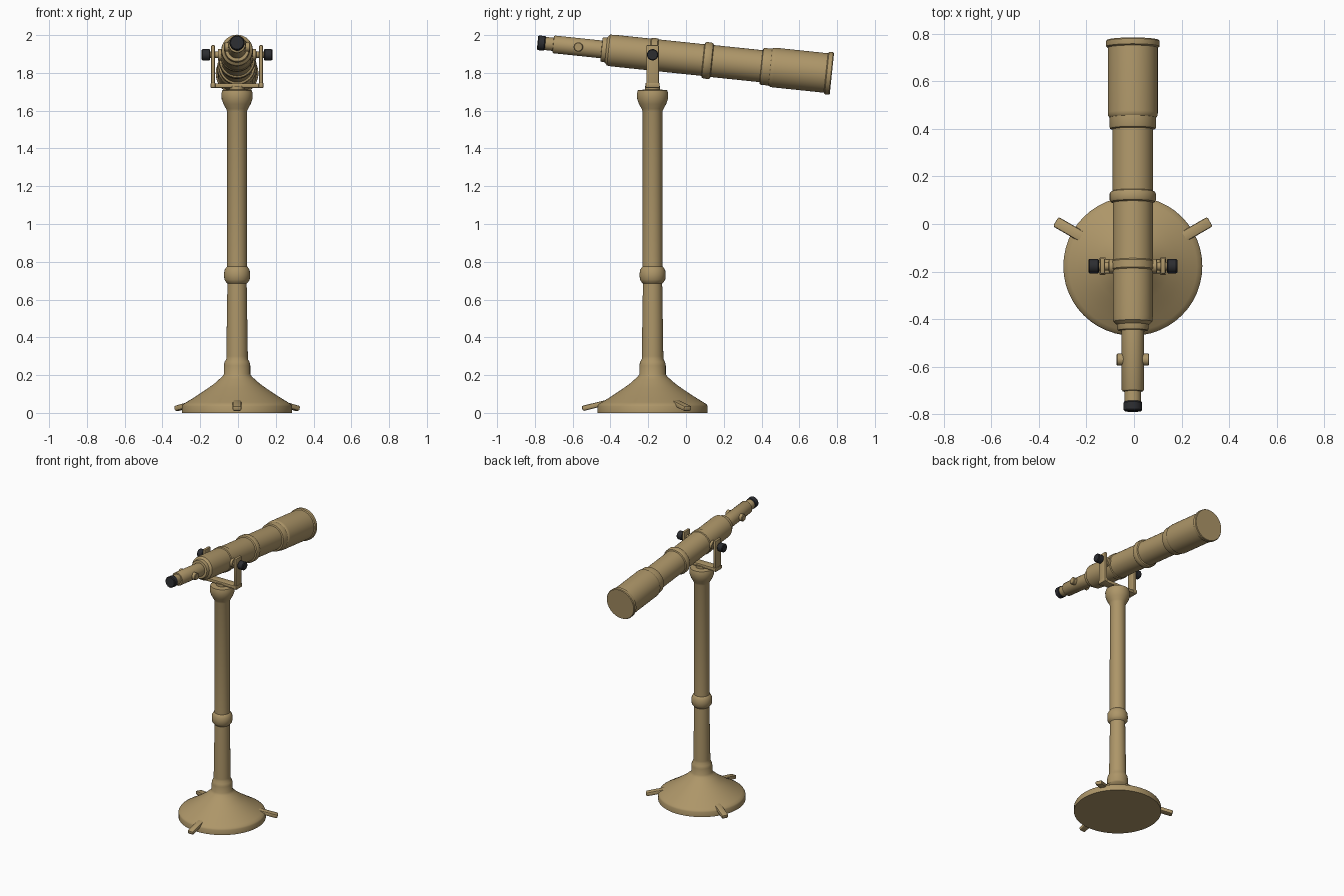
import bpy, bmesh, math
from mathutils import Matrix, Vector

if "Cube" in bpy.data.objects:
    bpy.data.objects.remove(bpy.data.objects["Cube"])

CX, CY = -0.005, -0.177          # pillar axis
TILT = math.radians(6)           # telescope points slightly down
PIVOT_Z = 1.896


def material(name, rgb):
    m = bpy.data.materials.new(name)
    m.diffuse_color = (*rgb, 1)
    m.use_nodes = True
    m.node_tree.nodes["Principled BSDF"].inputs["Base Color"].default_value = m.diffuse_color
    return m


TAN = material("tan brass", (0.42, 0.305, 0.14))
DARK = material("dark rubber", (0.025, 0.026, 0.03))


def finish(bm, name, mat, matrix):
    bmesh.ops.recalc_face_normals(bm, faces=bm.faces)
    me = bpy.data.meshes.new(name)
    bm.to_mesh(me)
    bm.free()
    ob = bpy.data.objects.new(name, me)
    bpy.context.collection.objects.link(ob)
    me.materials.append(mat)
    ob.matrix_world = matrix
    bpy.context.view_layer.objects.active = ob
    ob.select_set(True)
    bpy.ops.object.shade_smooth_by_angle(angle=math.radians(35))
    ob.select_set(False)
    return ob


def lathe(name, profile, mat, matrix, sides=48):
    """Closed solid of revolution about local z from (radius, height) pairs."""
    bm = bmesh.new()
    rings = []
    for r, z in profile:
        rings.append([bm.verts.new((r * math.cos(2 * math.pi * i / sides),
                                    r * math.sin(2 * math.pi * i / sides), z))
                      for i in range(sides)])
    for a, b in zip(rings, rings[1:]):
        for i in range(sides):
            j = (i + 1) % sides
            bm.faces.new((a[i], a[j], b[j], b[i]))
    bm.faces.new(rings[0])
    bm.faces.new(rings[-1])
    return finish(bm, name, mat, matrix)


def box(name, size, matrix, bevel=0.005):
    bm = bmesh.new()
    bmesh.ops.create_cube(bm, size=1)
    bmesh.ops.scale(bm, vec=size, verts=bm.verts)
    bmesh.ops.bevel(bm, geom=bm.edges[:], offset=bevel, segments=2,
                    affect='EDGES', profile=0.5)
    return finish(bm, name, TAN, matrix)


def at(x, y, z):
    return Matrix.Translation((x, y, z))


# Flared base and pillar
lathe("pillar", [
    (0.292, 0), (0.292, 0.035), (0.287, 0.045), (0.27, 0.056), (0.235, 0.077),
    (0.195, 0.103), (0.155, 0.13), (0.12, 0.155), (0.098, 0.175), (0.08, 0.19),
    (0.07, 0.205), (0.07, 0.25), (0.066, 0.27), (0.057, 0.285), (0.057, 0.30),
    (0.051, 0.685), (0.058, 0.692), (0.067, 0.705), (0.069, 0.73), (0.067, 0.755),
    (0.058, 0.77), (0.053, 0.775), (0.052, 1.595), (0.058, 1.61), (0.072, 1.635),
    (0.081, 1.66), (0.083, 1.69), (0.078, 1.708), (0.04, 1.712), (0.04, 1.73),
], TAN, at(CX, CY, 0))

# Three feet
for i in range(3):
    m = (at(CX, CY, 0) @ Matrix.Rotation(math.radians(-90 + 120 * i), 4, 'Z')
         @ at(0.295, 0, 0.042) @ Matrix.Rotation(math.radians(14), 4, 'Y'))
    box(f"foot_{i + 1}", (0.16, 0.046, 0.028), m, 0.008)

# Yoke
box("yoke_base", (0.278, 0.06, 0.024), at(CX, CY, 1.732))
for side, s in (("left", -1), ("right", 1)):
    box(f"yoke_arm_{side}", (0.02, 0.066, 0.225), at(CX + s * 0.127, CY, 1.834))
    box(f"yoke_corner_{side}", (0.026, 0.074, 0.028), at(CX + s * 0.127, CY, 1.734))
    out = at(CX, CY, PIVOT_Z) @ Matrix.Rotation(s * math.pi / 2, 4, 'Y')
    lathe(f"axle_{side}", [(0.03, 0.07), (0.03, 0.1), (0.018, 0.102), (0.018, 0.15)],
          TAN, out, 24)
    lathe(f"knob_{side}", [(0.026, 0.143), (0.03, 0.147), (0.03, 0.182), (0.026, 0.187)],
          DARK, out, 24)

# Telescope: local z runs from the eyepiece to the front lens
SCOPE = at(CX, -0.786, 1.960) @ Matrix.Rotation(-(math.pi / 2 + TILT), 4, 'X')
lathe("eyepiece", [(0.034, 0), (0.039, 0.005), (0.039, 0.036), (0.035, 0.041)], DARK, SCOPE)
lathe("telescope_tube", [
    (0.035, 0.035), (0.035, 0.083), (0.043, 0.084), (0.047, 0.09), (0.047, 0.34),
    (0.063, 0.341), (0.065, 0.346), (0.067, 0.365), (0.075, 0.372), (0.082, 0.378),
    (0.084, 0.40), (0.084, 0.595), (0.089, 0.60), (0.089, 0.632), (0.084, 0.637),
    (0.084, 0.88), (0.093, 0.884), (0.097, 0.892), (0.097, 0.918), (0.093, 0.926),
    (0.085, 0.93), (0.085, 1.19), (0.095, 1.193), (0.098, 1.20), (0.098, 1.24),
    (0.104, 1.248), (0.105, 1.26), (0.105, 1.535), (0.112, 1.54), (0.113, 1.545),
    (0.113, 1.562), (0.109, 1.567),
], TAN, SCOPE)

# Focus knob axle crossing the eyepiece tube
lathe("focus_knob", [(0.021, -0.069), (0.025, -0.065), (0.025, 0.065), (0.021, 0.069)],
      TAN, at(CX, -0.57, 1.937) @ Matrix.Rotation(math.pi / 2, 4, 'Y'), 24)
